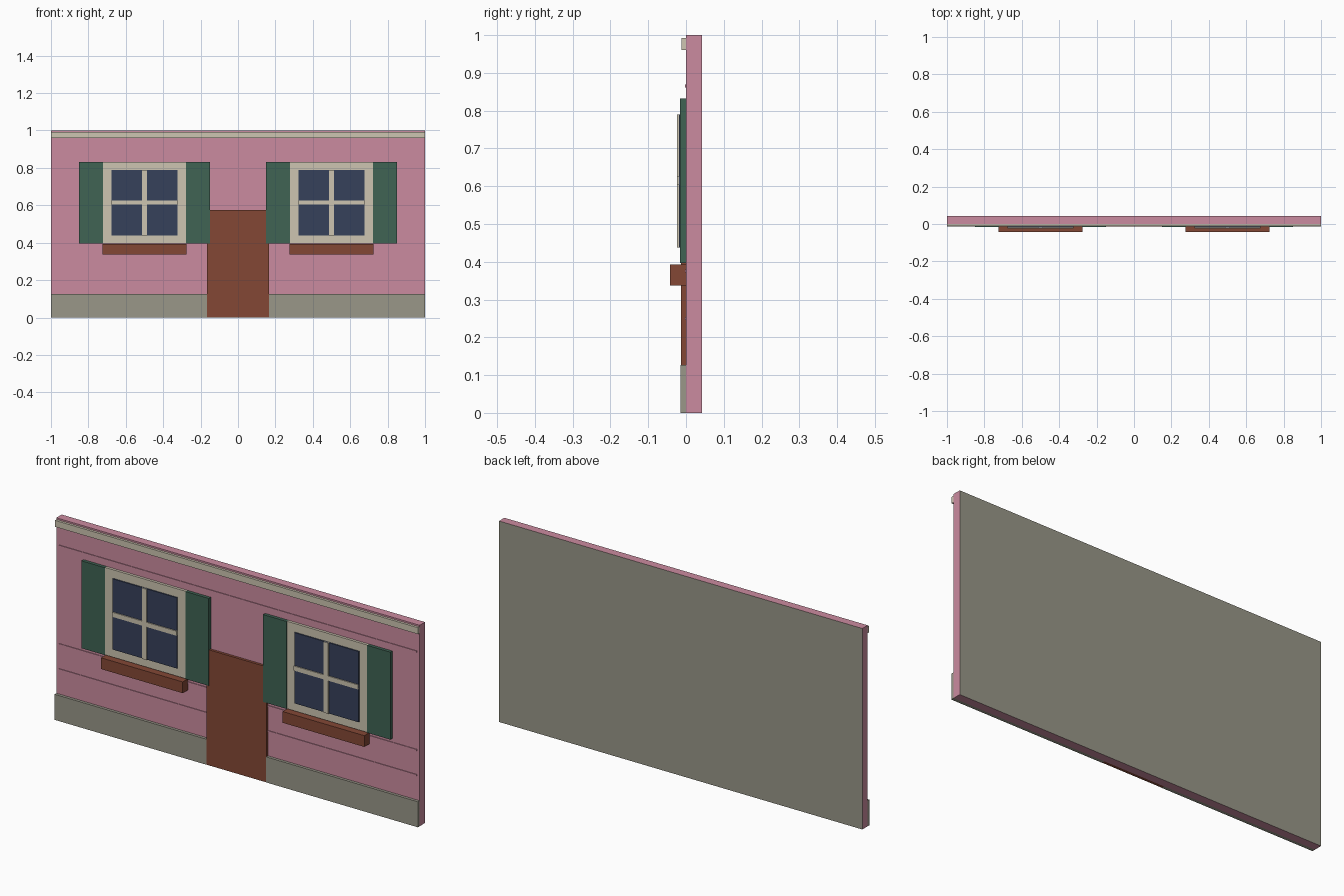
import bpy
import bmesh

default = bpy.data.objects.get("Cube")
if default:
    bpy.data.objects.remove(default, do_unlink=True)


def material(name, rgb):
    m = bpy.data.materials.new(name)
    m.use_nodes = True
    colour = (*rgb, 1.0)
    m.diffuse_color = colour
    for node in m.node_tree.nodes:
        if node.type == 'BSDF_PRINCIPLED':
            node.inputs["Base Color"].default_value = colour
    return m


pink = material("pink_plaster", (0.60, 0.26, 0.35))
stone = material("grey_stone", (0.32, 0.31, 0.25))
cream = material("cream_trim", (0.61, 0.56, 0.44))
green = material("shutter_green", (0.05, 0.125, 0.087))
brown = material("brown_wood", (0.23, 0.064, 0.036))
navy = material("dark_glass", (0.037, 0.053, 0.105))


def box(name, x, z, y, mat):
    """Box from (low, high) ranges along each axis."""
    bm = bmesh.new()
    bmesh.ops.create_cube(bm, size=1)
    for v in bm.verts:
        for axis, span in enumerate((x, y, z)):
            v.co[axis] = span[0] if v.co[axis] < 0 else span[1]
    mesh = bpy.data.meshes.new(name)
    bm.to_mesh(mesh)
    bm.free()
    mesh.materials.append(mat)
    obj = bpy.data.objects.new(name, mesh)
    bpy.context.collection.objects.link(obj)
    return obj


# Wall slab, with a grey back face
FULL = (-1, 1)
wall = box("wall", FULL, (0, 1), (0, 0.042), pink)
wall.data.materials.append(stone)
for face in wall.data.polygons:
    if face.normal.y > 0.9:
        face.material_index = 1

# Thin siding strips
for i, z in enumerate((0.25, 0.375, 0.865)):
    box(f"siding_strip_{i + 1}", (-0.985, 0.985), (z - 0.004, z + 0.004),
        (-0.003, 0.002), pink)

# Cornice, door and the plinth on both sides of it
box("cornice", FULL, (0.96, 0.992), (-0.012, 0.002), cream)
box("door", (-0.165, 0.165), (0, 0.575), (-0.013, 0.002), brown)
box("plinth_right", (-1, -0.165), (0, 0.127), (-0.014, 0.002), stone)
box("plinth_left", (0.165, 1), (0, 0.127), (-0.014, 0.002), stone)

# Windows with shutters and flower boxes
for side, cx in (("right", -0.5), ("left", 0.5)):
    def part(name, x0, x1, z, depth, mat):
        box(f"{name}_{side}", (cx + x0, cx + x1), z, (-depth, 0.002), mat)

    part("window_frame", -0.222, 0.222, (0.397, 0.832), 0.013, cream)
    part("window_glass", -0.177, 0.177, (0.438, 0.79), 0.019, navy)
    part("upright_bar", -0.013, 0.013, (0.438, 0.79), 0.024, cream)
    part("cross_bar", -0.177, 0.177, (0.603, 0.626), 0.024, cream)
    part("window_box", -0.225, 0.225, (0.337, 0.393), 0.042, brown)
    part("shutter_a", -0.35, -0.222, (0.397, 0.832), 0.016, green)
    part("shutter_b", 0.222, 0.35, (0.397, 0.832), 0.016, green)
